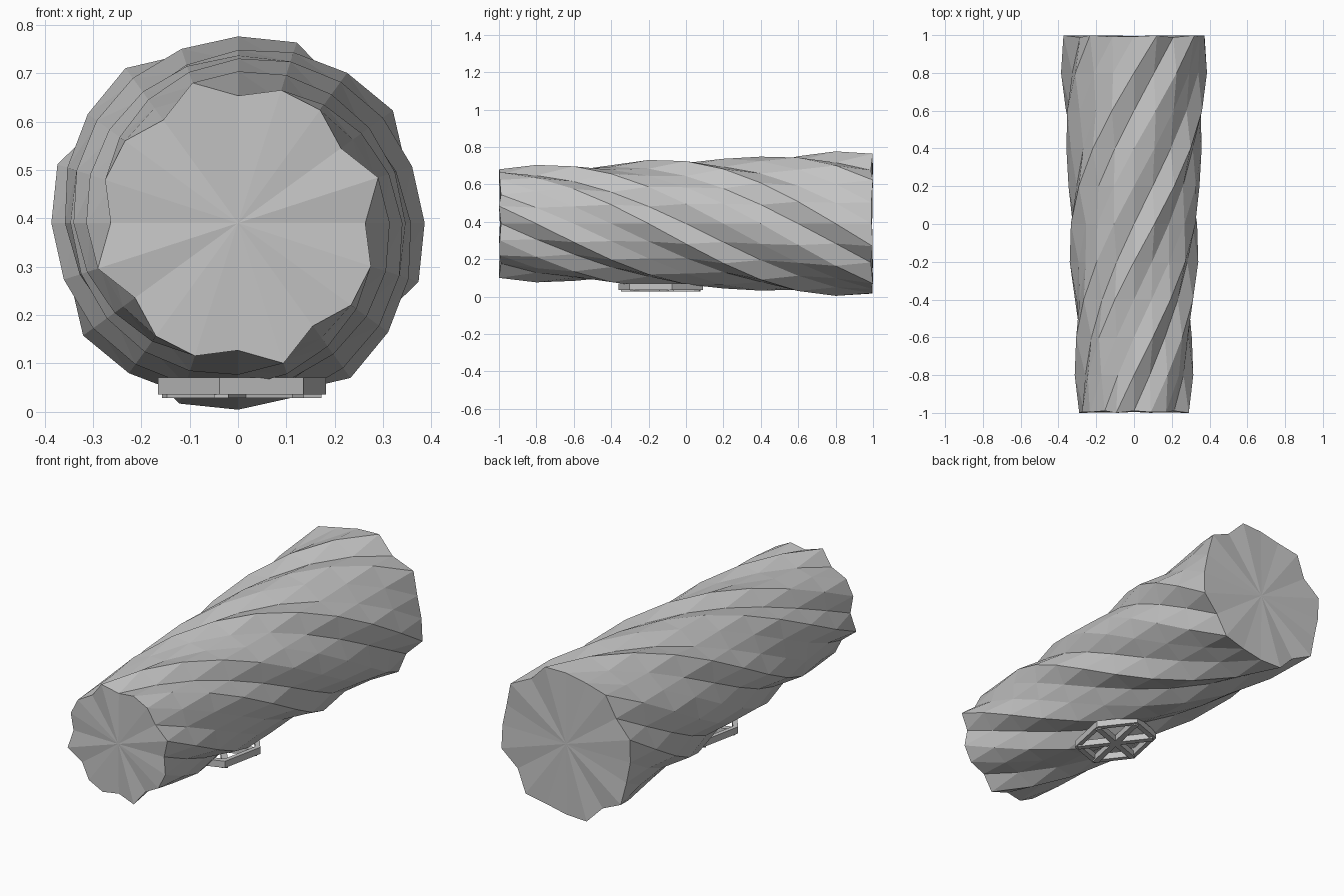
import bpy, bmesh
from math import cos, sin, pi, radians
from mathutils import Vector, Matrix

cube = bpy.data.objects.get("Cube")
if cube:
    bpy.data.objects.remove(cube, do_unlink=True)

# One plain grey material
grey = bpy.data.materials.new("plain_grey")
grey.use_nodes = True
colour = (0.55, 0.55, 0.55, 1)
grey.diffuse_color = colour
grey.node_tree.nodes["Principled BSDF"].inputs["Base Color"].default_value = colour

SIDES, RINGS, LOBES = 20, 10, 8
CENTRE_Z = 0.39


def finish(bm, name):
    bmesh.ops.recalc_face_normals(bm, faces=bm.faces)
    mesh = bpy.data.meshes.new(name)
    bm.to_mesh(mesh)
    bm.free()
    mesh.materials.append(grey)
    obj = bpy.data.objects.new(name, mesh)
    bpy.context.collection.objects.link(obj)
    return obj


def add_bar(bm, start, end, width, low, high):
    """Box running between two points on the ground plan."""
    start, end = Vector(start), Vector(end)
    along = end - start
    mid = (start + end) / 2
    turn = Matrix.Rotation(along.to_2d().angle_signed(Vector((1, 0))), 4, 'Z')
    size = Matrix.Diagonal((along.length, width, high - low, 1))
    place = Matrix.Translation((mid.x, mid.y, (low + high) / 2))
    bmesh.ops.create_cube(bm, size=1, matrix=place @ turn @ size)


# Tapered body whose ridges wind around it
bm = bmesh.new()
rings = []
for n in range(RINGS + 1):
    ring = []
    for k in range(SIDES):
        angle = 2 * pi * k / SIDES
        wave = cos(LOBES * (angle - pi / 10) + radians(132.5) * n)
        radius = 0.282 + 0.0094 * n + 0.023 * wave
        y = -1 + 2 * n / RINGS
        if n in (0, RINGS):
            y *= 0.994 + 0.006 * wave
        ring.append(bm.verts.new((radius * cos(angle), y, CENTRE_Z + radius * sin(angle))))
    rings.append(ring)

# Triangles split along the ridges
for low, high in zip(rings, rings[1:]):
    for k in range(SIDES):
        j = (k + 1) % SIDES
        bm.faces.new((low[k], low[j], high[k]))
        bm.faces.new((low[j], high[j], high[k]))

# Fan caps at both ends
for ring, y in ((rings[0], -0.995), (rings[-1], 0.995)):
    hub = bm.verts.new((0, y, CENTRE_Z))
    for k in range(SIDES):
        bm.faces.new((ring[k], ring[(k + 1) % SIDES], hub))
finish(bm, "twisted_body")

# Six-sided frame underneath
bm = bmesh.new()


def corner(k, scale):
    a = radians(-105 + 60 * k)
    return (0.008 + 0.18 * scale * cos(a), -0.135 + 0.235 * scale * sin(a))


levels = []
for scale, z in ((1, 0.035), (1, 0.07), (0.86, 0.07), (0.86, 0.035)):
    levels.append([bm.verts.new((*corner(k, scale), z)) for k in range(6)])
for i in range(4):
    a, b = levels[i], levels[(i + 1) % 4]
    for k in range(6):
        j = (k + 1) % 6
        bm.faces.new((a[k], a[j], b[j], b[k]))
finish(bm, "hexagon_frame")

# Crossing bars inside the frame
bm = bmesh.new()
for k in range(3):
    add_bar(bm, corner(k, 0.92), corner(k + 3, 0.92), 0.03, 0.028, 0.06)
finish(bm, "cross_bars")
